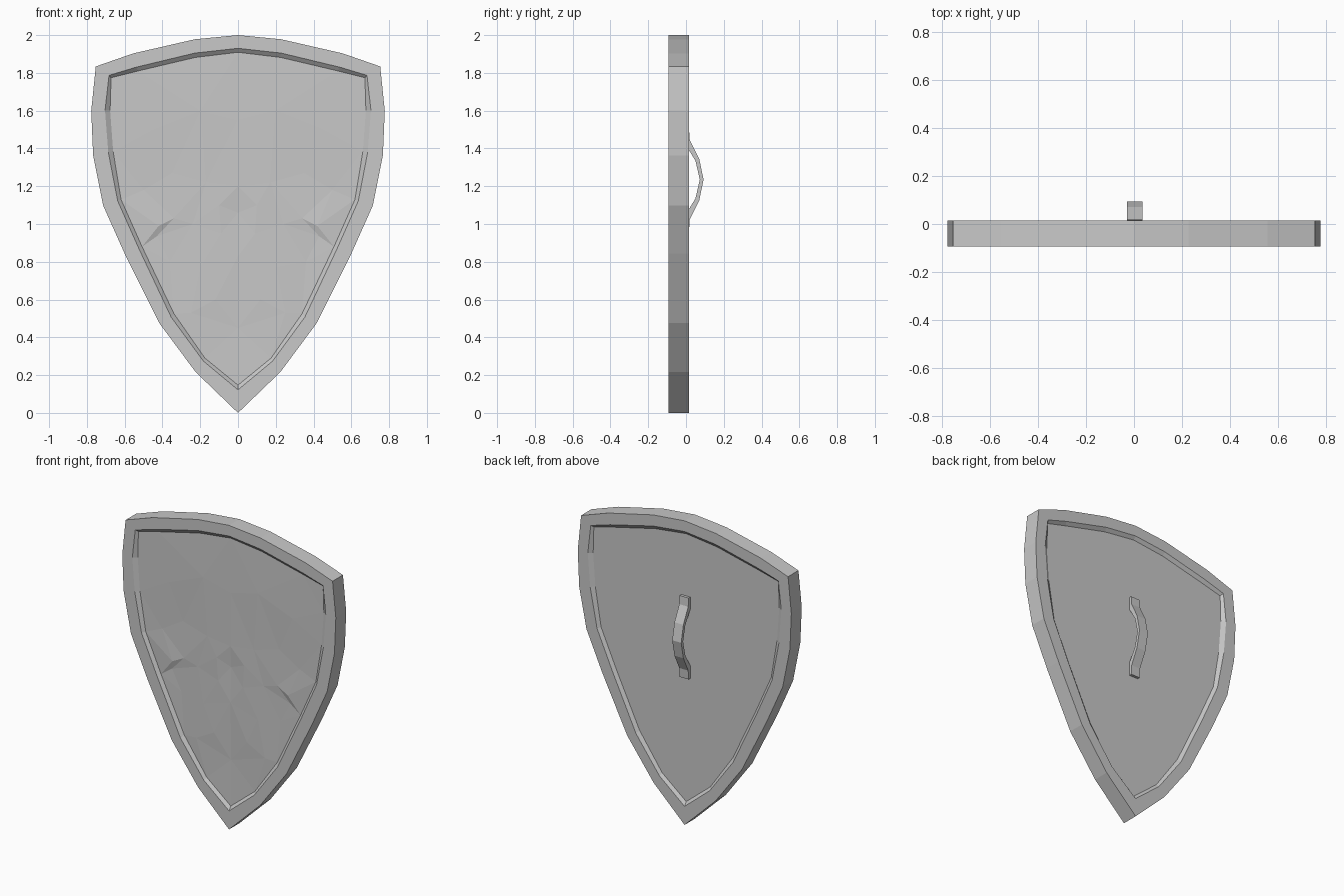
import bpy
import bmesh
import random
from mathutils import Vector
from mathutils.geometry import delaunay_2d_cdt

random.seed(4)
if "Cube" in bpy.data.objects:
    bpy.data.objects.remove(bpy.data.objects["Cube"], do_unlink=True)

GREY = (.58, .58, .58, 1)
metal = bpy.data.materials.new("steel grey")
metal.use_nodes = True
metal.diffuse_color = GREY
metal.node_tree.nodes["Principled BSDF"].inputs["Base Color"].default_value = GREY

# Half outlines (x, z), from top centre down to the point
OUTER = [(0, 2), (.228, 1.978), (.555, 1.903), (.753, 1.834), (.777, 1.6), (.767, 1.363),
         (.714, 1.098), (.6, .843), (.418, .477), (.225, .217), (0, 0)]
LIP = [(0, 1.93), (.228, 1.905), (.54, 1.83), (.683, 1.787), (.704, 1.6), (.687, 1.382),
       (.637, 1.122), (.525, .87), (.354, .507), (.183, .274), (0, .122)]
PANEL = [(0, 1.909), (.225, 1.882), (.53, 1.81), (.672, 1.774), (.677, 1.6), (.661, 1.384),
         (.619, 1.129), (.508, .88), (.339, .525), (.175, .29), (0, .147)]
FRONT, BACK = -.093, .015
FRONT_PANEL, BACK_PANEL = -.075, -.002


def add_object(name, bm, mirrored=True):
    mesh = bpy.data.meshes.new(name)
    bm.to_mesh(mesh)
    bm.free()
    mesh.materials.append(metal)
    obj = bpy.data.objects.new(name, mesh)
    bpy.context.collection.objects.link(obj)
    if mirrored:
        mirror = obj.modifiers.new("Mirror", 'MIRROR')
        mirror.use_clip = True


def loop(bm, outline, y):
    return [bm.verts.new((x, y, z)) for x, z in outline]


# Rim: front lip, outer wall and back lip, with sloping inner walls
bm = bmesh.new()
rings = [loop(bm, o, y) for o, y in [(PANEL, FRONT_PANEL), (LIP, FRONT), (OUTER, FRONT),
                                     (OUTER, BACK), (LIP, BACK), (PANEL, BACK_PANEL)]]
for a, b in zip(rings, rings[1:]):
    for i in range(len(a) - 1):
        bm.faces.new((a[i], b[i], b[i + 1], a[i + 1]))
add_object("rim", bm)

# Flat back panel
bm = bmesh.new()
bm.faces.new(loop(bm, PANEL, BACK_PANEL))
add_object("back_panel", bm)

# Hammered front panel: triangulated points with slightly uneven depth
hammer_points = [(0, 1.55), (.2, 1.6), (.45, 1.5), (0, 1.2), (.1, 1.1), (.17, 1.22), (0, 1.06),
                 (.35, 1.27), (.5, 1.18), (.09, .95), (.24, 1.0), (0, .83), (.2, .77), (.12, .6),
                 (.25, .53), (0, .45), (.36, .8)]
points = [Vector(p) for p in PANEL + hammer_points]
depth = [0] * len(PANEL) + [random.uniform(-.005, .004) for p in hammer_points]
# Shallow dent on each side
points += [Vector(p) for p in [(.34, 1.03), (.42, .99), (.43, .935)]]
depth += [-.002, -.008, .004]
n = len(PANEL)
border = [(i, (i + 1) % n) for i in range(n)]
verts, _, faces, origin, _, _ = delaunay_2d_cdt(points, border, [], 1, 1e-5)
bm = bmesh.new()
bverts = [bm.verts.new((p.x, FRONT_PANEL + depth[o[0]], p.y)) for p, o in zip(verts, origin)]
for f in faces:
    bm.faces.new([bverts[i] for i in f])
bmesh.ops.recalc_face_normals(bm, faces=bm.faces)
if sum(f.normal.y for f in bm.faces) > 0:
    bmesh.ops.reverse_faces(bm, faces=bm.faces)
add_object("front_panel", bm)

# Arched grip strap with flat feet: (y, z) of its inner and outer faces
inner = [(-.002, 1.5), (-.002, 1.42), (.05, 1.335), (.073, 1.235), (.05, 1.135), (-.002, 1.05), (-.002, .965)]
outer = [(.016, 1.5), (.02, 1.445), (.07, 1.345), (.093, 1.235), (.07, 1.125), (.02, 1.025), (.016, .965)]
LEFT, RIGHT = .035, -.03
bm = bmesh.new()
sections = []
for (y0, z0), (y1, z1) in zip(inner, outer):
    sections.append([bm.verts.new(c) for c in [(RIGHT, y0, z0), (LEFT, y0, z0),
                                               (LEFT, y1, z1), (RIGHT, y1, z1)]])
for a, b in zip(sections, sections[1:]):
    for i in range(4):
        j = (i + 1) % 4
        bm.faces.new((a[i], a[j], b[j], b[i]))
bm.faces.new(sections[0])
bm.faces.new(sections[-1])
bmesh.ops.recalc_face_normals(bm, faces=bm.faces)
add_object("grip", bm, mirrored=False)
